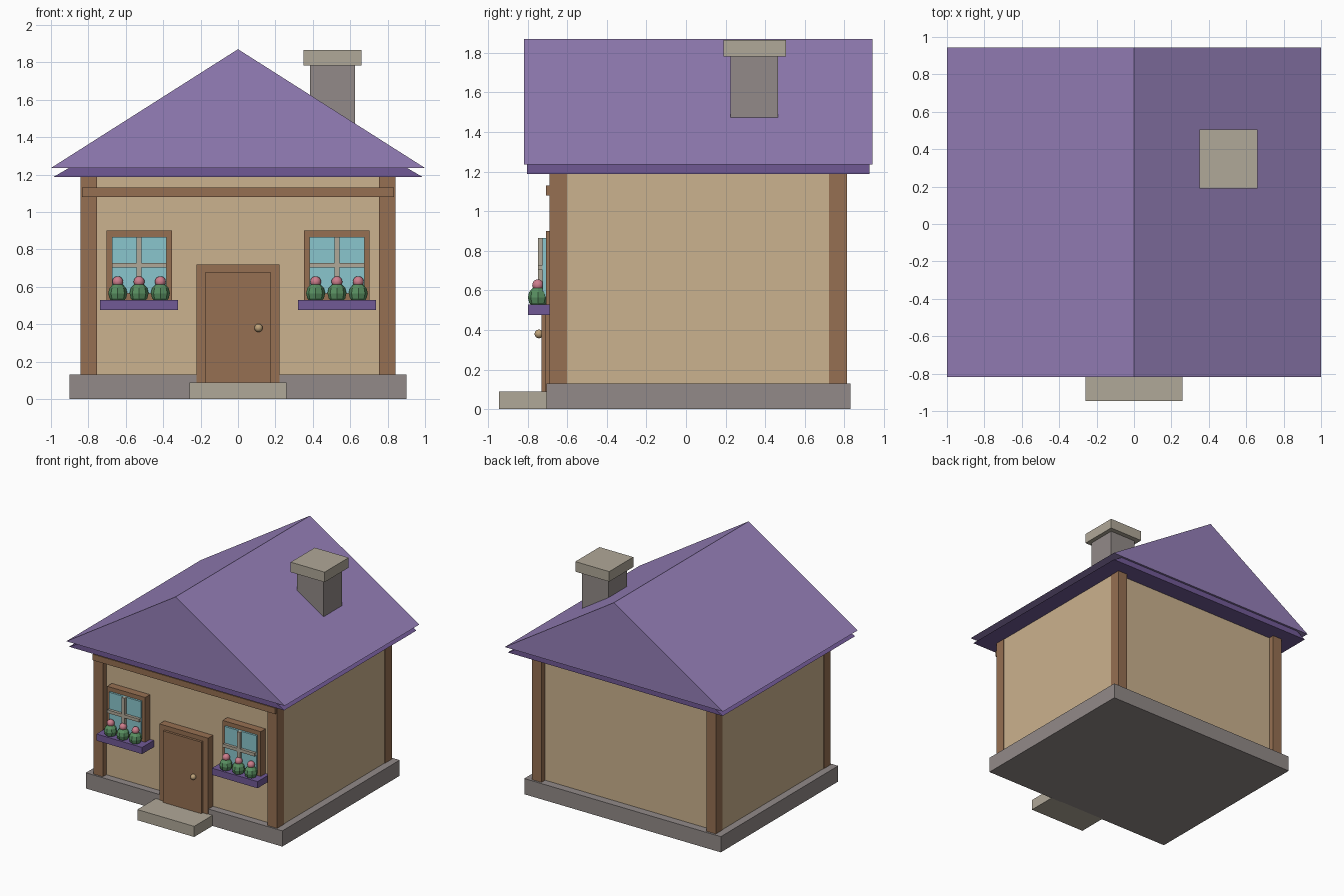
import bpy
import bmesh
from mathutils import Matrix

if "Cube" in bpy.data.objects:
    bpy.data.objects.remove(bpy.data.objects["Cube"], do_unlink=True)


def material(name, *rgb):
    col = [(c / 255 / 12.92) if c < 11 else ((c / 255 + 0.055) / 1.055) ** 2.4 for c in rgb] + [1]
    m = bpy.data.materials.new(name)
    m.use_nodes = True
    m.diffuse_color = col
    m.node_tree.nodes["Principled BSDF"].inputs["Base Color"].default_value = col
    return m


ROOF = material("roof purple", 149, 127, 184)
TRIM = material("dark purple", 113, 90, 150)
WALL = material("plaster tan", 203, 178, 142)
WOOD = material("timber brown", 150, 112, 82)
STONE = material("stone grey", 146, 138, 136)
SLAB = material("pale stone", 176, 168, 152)
GLASS = material("window blue", 138, 198, 205)
LEAF = material("leaf green", 88, 142, 96)
PETAL = material("petal pink", 205, 125, 140)
BRASS = material("brass", 190, 162, 122)


def finish(name, bm, mat, smooth=False):
    me = bpy.data.meshes.new(name)
    bmesh.ops.recalc_face_normals(bm, faces=bm.faces)
    for f in bm.faces:
        f.smooth = smooth
    bm.to_mesh(me)
    bm.free()
    me.materials.append(mat)
    ob = bpy.data.objects.new(name, me)
    bpy.context.collection.objects.link(ob)
    return ob


def box(name, mat, x, y, z):
    """Box from (min, max) pairs on each axis."""
    bm = bmesh.new()
    size = [b - a for a, b in (x, y, z)]
    mid = [(a + b) / 2 for a, b in (x, y, z)]
    bmesh.ops.create_cube(bm, size=1, matrix=Matrix.Translation(mid) @ Matrix.Diagonal(size + [1]))
    return finish(name, bm, mat)


def ball(name, mat, at, radius, height, segments, rings, smooth):
    bm = bmesh.new()
    scale = Matrix.Diagonal((radius, radius, height, 1))
    bmesh.ops.create_uvsphere(bm, u_segments=segments, v_segments=rings, radius=1,
                              matrix=Matrix.Translation(at) @ scale)
    return finish(name, bm, mat, smooth)


def gable(name, mat, half, y, z):
    """Triangular prism with its ridge along y."""
    bm = bmesh.new()
    profile = [(-half, z[0]), (half, z[0]), (0, z[1])]
    face = bm.faces.new([bm.verts.new((px, y[0], pz)) for px, pz in profile])
    ext = bmesh.ops.extrude_face_region(bm, geom=[face])["geom"]
    verts = [v for v in ext if isinstance(v, bmesh.types.BMVert)]
    bmesh.ops.translate(bm, verts=verts, vec=(0, y[1] - y[0], 0))
    return finish(name, bm, mat)


# Base and walls
box("foundation", STONE, (-.9, .9), (-.705, .83), (0, .13))
box("front_step", SLAB, (-.26, .26), (-.945, -.7), (0, .088))
box("walls", WALL, (-.838, .838), (-.645, .765), (.12, 1.22))

# Timber frame
for side, s in (("left", 1), ("right", -1)):
    for end, y in (("front", -.645), ("back", .768)):
        box(f"{end}_{side}_post", WOOD, sorted((s * .755, s * .842)), (y - .045, y + .045), (.12, 1.22))
box("front_beam", WOOD, (-.835, .835), (-.708, -.64), (1.08, 1.13))

# Roof and chimney
gable("roof", ROOF, 1, (-.818, .943), (1.235, 1.87))
gable("roof_underlayer", TRIM, .985, (-.803, .926), (1.188, 1.76))
box("chimney", STONE, (.385, .625), (.225, .465), (1.35, 1.79))
box("chimney_cap", SLAB, (.35, .66), (.19, .505), (1.783, 1.866))

# Door
box("door_frame", WOOD, (-.223, .223), (-.71, -.64), (.088, .718))
box("door", WOOD, (-.175, .175), (-.73, -.7), (.088, .68))
ball("door_knob", BRASS, (.11, -.743, .38), .022, .022, 16, 12, True)

# Windows with flower boxes
for side, cx in (("left", .529), ("right", -.529)):
    box(f"{side}_window_frame", WOOD, (cx - .175, cx + .175), (-.708, -.64), (.52, .9))
    box(f"{side}_window_glass", GLASS, (cx - .146, cx + .146), (-.725, -.7), (.565, .865))
    box(f"{side}_vertical_bar", SLAB, (cx - .013, cx + .013), (-.748, -.72), (.565, .865))
    box(f"{side}_horizontal_bar", SLAB, (cx - .146, cx + .146), (-.748, -.72), (.702, .728))
    box(f"{side}_flower_box", TRIM, (cx - .209, cx + .209), (-.798, -.64), (.475, .53))
    for i in (-1, 0, 1):
        x = cx + i * .114
        ball(f"{side}_bush_{i + 2}", LEAF, (x, -.748, .565), .051, .055, 8, 6, False)
        ball(f"{side}_blossom_{i + 2}", PETAL, (x, -.748, .627), .029, .029, 16, 12, True)
